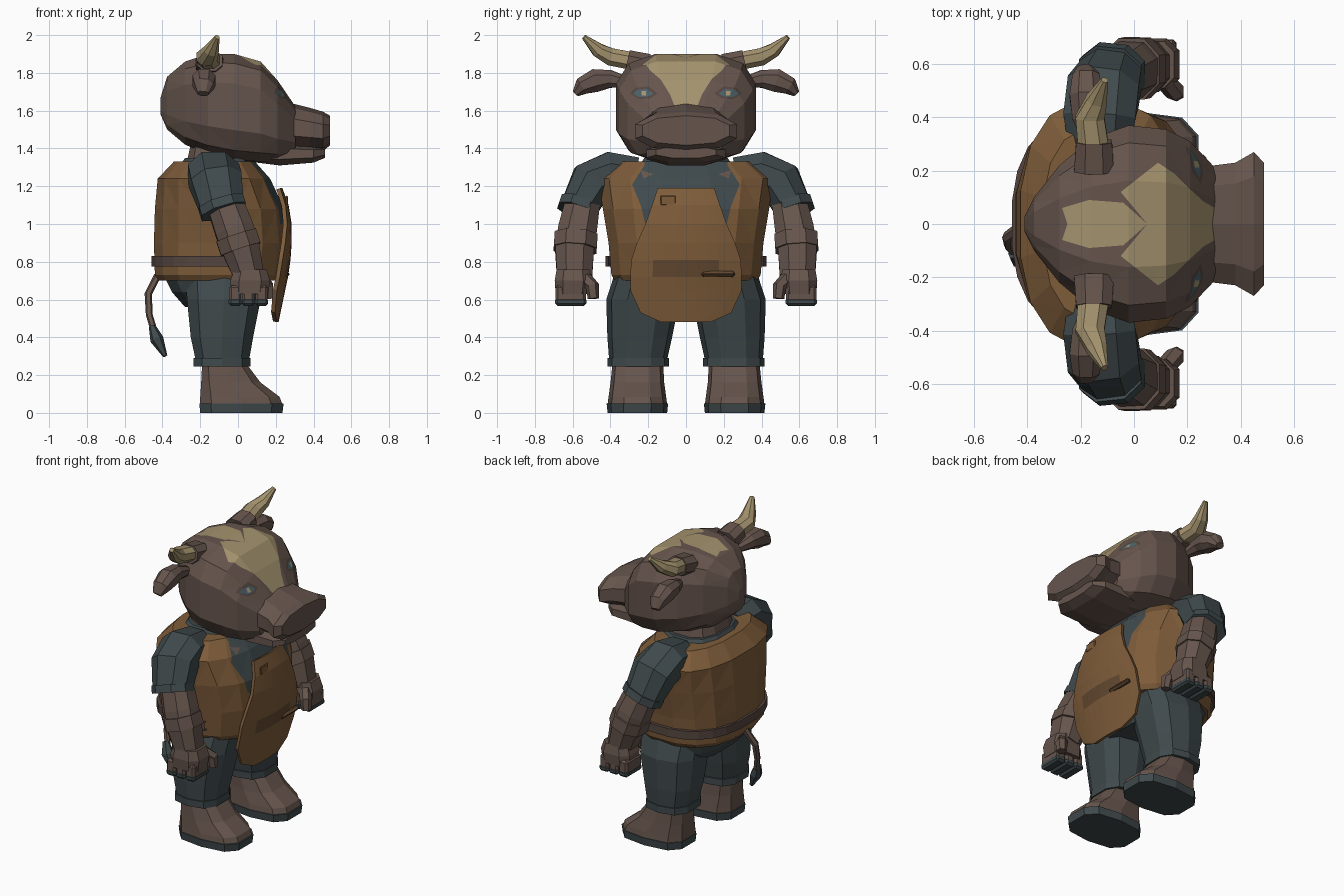
import bpy, bmesh, math
from mathutils import Vector

if "Cube" in bpy.data.objects:
    bpy.data.objects.remove(bpy.data.objects["Cube"])


def colour(name, r, g, b):
    m = bpy.data.materials.new(name)
    m.use_nodes = True
    m.diffuse_color = (r, g, b, 1)
    shader = next(n for n in m.node_tree.nodes if n.type == 'BSDF_PRINCIPLED')
    shader.inputs["Base Color"].default_value = (r, g, b, 1)
    shader.inputs["Roughness"].default_value = 0.9
    return m


hide = colour("brown hide", .132, .09, .073)
cream = colour("cream horn", .37, .29, .155)
leather = colour("tan leather", .208, .107, .042)
cloth = colour("slate cloth", .05, .067, .072)
strap = colour("dark strap", .09, .06, .05)
trim = colour("dark leather", .125, .066, .03)
iris = colour("blue eye", .07, .12, .14)


def finish(name, bm, mats, mirrored=False):
    bmesh.ops.recalc_face_normals(bm, faces=bm.faces[:])
    mesh = bpy.data.meshes.new(name)
    bm.to_mesh(mesh)
    bm.free()
    for m in mats:
        mesh.materials.append(m)
    obj = bpy.data.objects.new(name, mesh)
    bpy.context.collection.objects.link(obj)
    if mirrored:
        mod = obj.modifiers.new("mirror", 'MIRROR')
        mod.use_axis = (False, True, False)
        mod.use_mirror_merge = False
    return obj


def bridge(rings):
    """Skin a list of rings and cap both ends."""
    bm = bmesh.new()
    loops = [[bm.verts.new(p) for p in ring] for ring in rings]
    n = len(loops[0])
    for low, high in zip(loops, loops[1:]):
        for i in range(n):
            j = (i + 1) % n
            bm.faces.new((low[i], low[j], high[j], high[i]))
    bm.faces.new(loops[0])
    bm.faces.new(loops[-1])
    return bm


def outline(sides, power):
    """Rounded-square polygon in the unit square, with flat sides."""
    for i in range(sides):
        a = 2 * math.pi * (i + .5) / sides
        c, s = math.cos(a), math.sin(a)
        yield math.copysign(abs(c) ** (2 / power), c), math.copysign(abs(s) ** (2 / power), s)


def stack(axis, sections, sides=12, power=2.7):
    """Sections are (position, low a, high a, low b, high b) along z or x."""
    unit = list(outline(sides, power))
    reach = max(u for u, v in unit)
    rings = []
    for p, a0, a1, b0, b1 in sections:
        ring = []
        for u, v in unit:
            a = (a0 + a1) / 2 + u / reach * (a1 - a0) / 2
            b = (b0 + b1) / 2 + v / reach * (b1 - b0) / 2
            ring.append((a, b, p) if axis == 'z' else (p, a, b))
        rings.append(ring)
    return bridge(rings)


def tube(path, sides=8, ref=(1, 0, 0)):
    """Path of (x, y, z, radius along ref, other radius)."""
    pts = [Vector(p[:3]) for p in path]
    rings = []
    for i, p in enumerate(path):
        d = (pts[min(i + 1, len(pts) - 1)] - pts[max(i - 1, 0)]).normalized()
        side = Vector(ref) - d * d.dot(Vector(ref))
        side.normalize()
        other = d.cross(side)
        rings.append([pts[i] + side * p[3] * u + other * p[4] * v for u, v in outline(sides, 2.3)])
    return bridge(rings)


def paint(bm, i, j, poly, index, region):
    """Cut a symmetric half-polygon (axes i, j, with |y|) into the skin and colour it."""
    edges = list(zip(poly, poly[1:] + poly[:1]))
    for (a, b), (c, d) in edges:
        for sign in (1, -1):
            co, no = Vector(), Vector()
            co[i], co[j] = a, b
            no[i], no[j] = d - b, a - c
            co.y *= sign
            no.y *= sign
            faces = [f for f in bm.faces if region(f)]
            geom = faces + list({e for f in faces for e in f.edges}) + list({v for f in faces for v in f.verts})
            bmesh.ops.bisect_plane(bm, geom=geom, plane_co=co, plane_no=no, dist=1e-5)
    bm.normal_update()
    for f in bm.faces:
        p = f.calc_center_median()
        p.y = abs(p.y)
        u, v, inside = p[i], p[j], False
        for (a, b), (c, d) in edges:
            if (b > v) != (d > v) and u < a + (v - b) * (c - a) / (d - b):
                inside = not inside
        if inside and region(f):
            f.material_index = index


def block(name, centre, size, mat, mirrored=False, bevel=.012):
    bm = bmesh.new()
    bmesh.ops.create_cube(bm, size=1)
    for v in bm.verts:
        v.co = Vector(centre) + Vector(a * b for a, b in zip(v.co, size))
    bmesh.ops.bevel(bm, geom=bm.edges[:], offset=bevel, segments=1, affect='EDGES')
    return finish(name, bm, [mat], mirrored)


# Head with the pale forehead blaze, crown patch and eyes
head = stack('x', [(-.41, -.03, .03, 1.58, 1.67), (-.375, -.1, .1, 1.5, 1.78), (-.28, -.22, .22, 1.42, 1.86),
                   (-.16, -.32, .32, 1.37, 1.9), (-.02, -.37, .37, 1.34, 1.9), (.12, -.355, .355, 1.33, 1.86),
                   (.21, -.31, .31, 1.33, 1.76), (.305, -.21, .21, 1.36, 1.62)], 12, 3.2)
bmesh.ops.recalc_face_normals(head, faces=head.faces[:])
bmesh.ops.triangulate(head, faces=head.faces[:])
upper = lambda f: f.normal.z > .2
face = lambda f: f.normal.x > .1 and f.calc_center_median().x > 0 and f.calc_center_median().z > 1.55
paint(head, 0, 1, [(.05, 0), (-.05, .12), (.09, .23), (.15, .19), (.2, .14), (.26, .085), (.32, .05), (.32, 0)], 1, upper)
paint(head, 0, 1, [(.05, 0), (-.04, .08), (-.17, .09), (-.27, .06), (-.25, 0)], 1, upper)
paint(head, 1, 2, [(.15, 1.69), (.2, 1.73), (.27, 1.72), (.295, 1.69), (.25, 1.662), (.19, 1.665)], 2, face)
paint(head, 1, 2, [(.17, 1.69), (.21, 1.715), (.26, 1.71), (.28, 1.69), (.25, 1.672), (.2, 1.675)], 3, face)
paint(head, 1, 2, [(.212, 1.705), (.236, 1.705), (.236, 1.68), (.212, 1.68)], 1, face)
finish("head", head, [hide, cream, strap, iris])

# Muzzle, jaw and neck
finish("muzzle", stack('x', [(.2, -.21, .21, 1.38, 1.65), (.3, -.22, .22, 1.39, 1.63), (.38, -.23, .23, 1.39, 1.61),
                             (.45, -.27, .27, 1.39, 1.59), (.487, -.23, .23, 1.42, 1.57)], 10, 2.3), [hide])
finish("jaw", stack('x', [(.06, -.18, .18, 1.33, 1.42), (.22, -.21, .21, 1.31, 1.43), (.4, -.21, .21, 1.325, 1.42),
                          (.46, -.16, .16, 1.35, 1.41)], 8, 2.3), [hide])
finish("neck", stack('z', [(1.25, -.29, .06, -.22, .22), (1.42, -.25, .04, -.18, .18)]), [hide])

# Horns and ears
finish("horn_cuffs", tube([(-.15, .2, 1.84, .08, .065), (-.15, .31, 1.865, .072, .06)]), [hide], True)
finish("horns", tube([(-.15, .27, 1.86, .062, .05), (-.165, .4, 1.885, .058, .05),
                      (-.14, .465, 1.92, .042, .04), (-.11, .54, 1.99, .014, .014)]), [cream], True)
finish("ears", tube([(-.16, .31, 1.75, .03, .03), (-.18, .4, 1.768, .055, .05), (-.18, .48, 1.76, .066, .066),
                     (-.18, .55, 1.73, .055, .05), (-.185, .585, 1.69, .03, .02)]), [hide], True)

# Torso: leather vest, open over the shirt at the chest
torso = stack('z', [(.7, -.42, .22, -.375, .375), (.73, -.44, .235, -.395, .395), (.9, -.445, .26, -.41, .41),
                    (1.08, -.44, .245, -.44, .44), (1.24, -.425, .17, -.465, .465),
                    (1.33, -.34, .09, -.36, .36)], 16, 2.5)
bmesh.ops.recalc_face_normals(torso, faces=torso.faces[:])
bmesh.ops.triangulate(torso, faces=torso.faces[:])
chest = lambda f: f.calc_center_median().x > -.05 and f.normal.x > .1
paint(torso, 1, 2, [(0, 1.4), (.22, 1.4), (.22, 1.31), (.285, 1.21), (.24, 1.1), (.215, 1), (0, 1)], 1, chest)
paint(torso, 1, 2, [(.17, 1.265), (.24, 1.285), (.225, 1.24)], 2, chest)
finish("vest", torso, [leather, cloth, hide])
finish("collar", stack('z', [(1.28, -.33, .1, -.27, .27), (1.35, -.28, .06, -.22, .22)]), [cloth])

# Apron: curved hanging panel with a darker waist band
rows = [(.48, .215, .13), (.53, .225, .24), (.65, .25, .295), (.72, .265, .295), (.81, .278, .29),
        (.9, .284, .26), (1, .284, .215), (1.1, .268, .18), (1.19, .235, .15)]
apron = bmesh.new()
columns = 10
grid = []
for z, x, w in rows:
    ts = [2 * c / columns - 1 for c in range(columns + 1)]
    grid.append([apron.verts.new((x - .5 * (w * t) ** 2, w * t, z)) for t in ts])
for r in range(len(rows) - 1):
    for c in range(columns):
        f = apron.faces.new((grid[r][c], grid[r][c + 1], grid[r + 1][c + 1], grid[r + 1][c]))
        mid = f.calc_center_median()
        f.material_index = int(.72 < mid.z < .81 and abs(mid.y) < .17)
panel = finish("apron", apron, [leather, trim])
thick = panel.modifiers.new("thickness", 'SOLIDIFY')
thick.thickness = .022
thick.offset = -1
block("apron_pouch", (.255, .17, .735), (.035, .18, .03), trim)
block("apron_pocket", (.258, -.095, 1.125), (.012, .08, .05), leather, False, .004)

# Belt around the back and sides
belt = stack('z', [(z, -.458, .27, -.425, .425) for z in (.775, .83)], 24, 2.5)
bmesh.ops.bisect_plane(belt, geom=belt.verts[:] + belt.edges[:] + belt.faces[:],
                       plane_co=(.04, 0, 0), plane_no=(1, 0, 0), clear_outer=True)
finish("belt", belt, [strap])

# Trousers, cuffs and feet
finish("hips", stack('z', [(.56, -.28, .1, -.27, .27), (.64, -.35, .15, -.35, .35), (.74, -.4, .18, -.37, .37)]), [cloth])
finish("trouser_legs", stack('z', [(.26, -.22, .055, .11, .4), (.4, -.25, .08, .08, .41), (.6, -.27, .12, .04, .415),
                                   (.74, -.28, .14, .03, .37)], 10), [cloth], True)
finish("trouser_cuffs", stack('z', [(.245, -.235, .065, .095, .41), (.29, -.235, .065, .095, .41)], 10), [cloth], True)
finish("feet", stack('z', [(.045, -.2, .235, .105, .41), (.085, -.2, .22, .11, .405), (.16, -.195, .12, .12, .395),
                           (.26, -.19, .045, .125, .385)], 10, 3), [hide], True)
finish("soles", stack('z', [(0, -.2, .235, .105, .41), (.05, -.205, .242, .1, .415)], 10, 3), [cloth], True)

# Sleeves and arms
finish("sleeves", tube([(-.13, .26, 1.25, .12, .11), (-.13, .4, 1.265, .145, .125), (-.115, .5, 1.22, .145, .125),
                        (-.085, .565, 1.09, .125, .105)], 8), [cloth], True)
finish("sleeve_cuffs", tube([(-.09, .56, 1.11, .13, .115), (-.075, .575, 1.065, .13, .115)]), [cloth], True)
finish("forearms", tube([(-.085, .54, 1.15, .1, .095), (-.02, .575, .97, .11, .11), (.015, .59, .87, .108, .11),
                         (.06, .59, .72, .085, .1)]), [hide], True)
finish("wrist_wraps", tube([(-.01, .582, .94, .118, .122), (.015, .587, .865, .118, .122)]), [hide], True)

# Hands: palm, fingers with dark tips, thumb
finish("palms", stack('z', [(.63, -.04, .16, .51, .69), (.7, -.04, .17, .5, .695), (.76, -.02, .15, .51, .685)], 8, 3),
       [hide], True)
for k in range(3):
    x = -.015 + k * .07
    block("finger", (x, .61, .63), (.064, .16, .09), hide, True)
    block("fingertip", (x, .61, .588), (.068, .165, .042), cloth, True)
finish("thumbs", tube([(.12, .53, .71, .035, .035), (.155, .495, .67, .036, .036), (.16, .49, .605, .03, .03)], 6),
       [hide], True)

# Tail and its tuft
across = (0, 1, 0)
finish("tail", tube([(-.36, 0, .76, .022, .02), (-.43, -.015, .72, .022, .02), (-.475, -.05, .63, .022, .02),
                     (-.47, -.08, .52, .02, .018), (-.44, -.11, .42, .018, .018)], 6, across), [hide])
finish("tail_tuft", tube([(-.455, -.11, .46, .02, .018), (-.43, -.125, .39, .04, .036),
                          (-.385, -.14, .3, .012, .012)], 6, across), [cloth])
